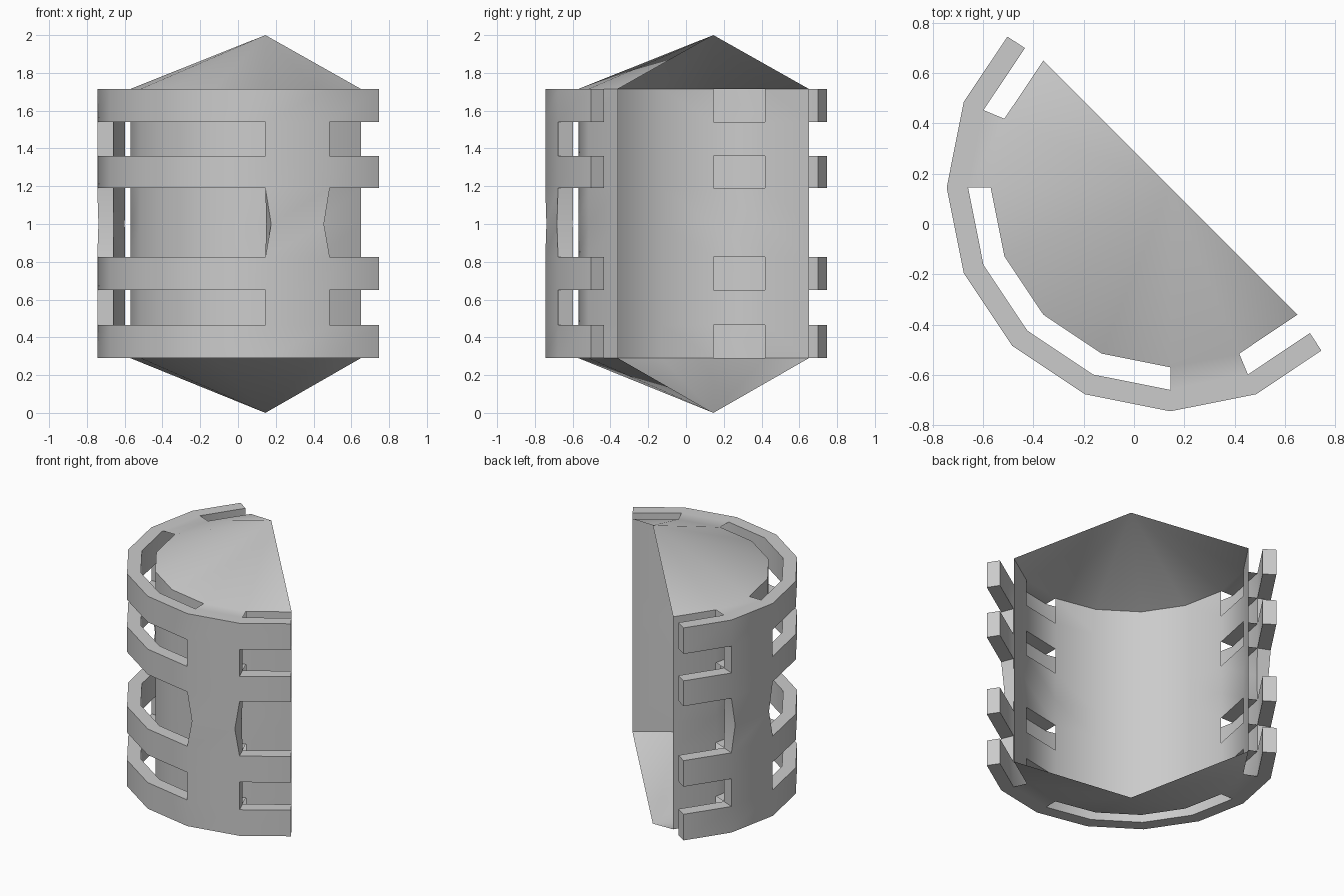
import bpy, bmesh, math

if "Cube" in bpy.data.objects:
    bpy.data.objects.remove(bpy.data.objects["Cube"])

C = 0.145                        # axis position in x and y
R_BODY, R_IN, R_OUT = 0.715, 0.805, 0.89
ROWS = [0.29, 0.465, 0.65, 0.825, 1.0, 1.19, 1.36, 1.54, 1.715]
BANDS = (0, 2, 5, 7)             # rows holding a full hoop
PADS = (1, 6)                    # facets where hoops join the body
N = 8                            # half of a 16-sided cylinder


def polar(r, i):
    a = math.radians(135 + 22.5 * i)
    return C + r * math.cos(a), C + r * math.sin(a)


def blend(r, i, j, t):
    p, q = polar(r, i), polar(r, j)
    return p[0] + (q[0] - p[0]) * t, p[1] + (q[1] - p[1]) * t


def make(name, faces):
    bm = bmesh.new()
    for f in faces:
        bm.faces.new([bm.verts.new(p) for p in f])
    bmesh.ops.remove_doubles(bm, verts=bm.verts, dist=0.0005)
    bmesh.ops.recalc_face_normals(bm, faces=bm.faces)
    me = bpy.data.meshes.new(name)
    bm.to_mesh(me)
    bm.free()
    ob = bpy.data.objects.new(name, me)
    bpy.context.collection.objects.link(ob)
    bpy.ops.object.select_all(action='DESELECT')
    ob.select_set(True)
    bpy.context.view_layer.objects.active = ob
    bpy.ops.object.shade_smooth_by_angle(angle=math.radians(30))


def body_pt(i, k, r=R_BODY):
    return (*polar(r, i), ROWS[k])


# half cylinder shell, open at the cut, with pointed ends and joint openings
shell = []
for i in range(N):
    for k in range(len(ROWS) - 1):
        if i in PADS and k in BANDS:
            # floor and roof of the joint between body and hoop
            for z in (k, k + 1):
                shell.append([body_pt(i, z), body_pt(i + 1, z),
                              body_pt(i + 1, z, R_IN), body_pt(i, z, R_IN)])
        else:
            shell.append([body_pt(i, k), body_pt(i + 1, k),
                          body_pt(i + 1, k + 1), body_pt(i, k + 1)])
    for k, z in ((0, 0.0), (-1, 2.0)):
        shell.append([body_pt(i, k), body_pt(i + 1, k), (C, C, z)])
make("half_shell_body", shell)


# hoop points: square-cut open ends, pads pinched at mid height
def hoop_pt(outer, i, k):
    r = R_OUT if outer else R_IN
    if i in (0, N):
        xy = blend(r, 1 if i == 0 else N - 1, i, 0.90 if outer else 0.945)
    elif ROWS[k] == 1.0 and i in (1, 2, 6, 7):
        t = 0.09 if outer else 0.015
        xy = blend(r, i, i + 1 if i in PADS else i - 1, t)
    else:
        xy = polar(r, i)
    return (*xy, ROWS[k])


# four hoops joined by pads, closed all round
cells = {(i, k) for i in range(N) for k in range(len(ROWS) - 1)
         if k in BANDS or i in PADS}
cage = []
for i, k in sorted(cells):
    for o in (0, 1):
        cage.append([hoop_pt(o, i, k), hoop_pt(o, i + 1, k),
                     hoop_pt(o, i + 1, k + 1), hoop_pt(o, i, k + 1)])
    for d in (0, 1):
        if (i, k - 1 + 2 * d) not in cells:
            cage.append([hoop_pt(0, i, k + d), hoop_pt(0, i + 1, k + d),
                         hoop_pt(1, i + 1, k + d), hoop_pt(1, i, k + d)])
        if (i - 1 + 2 * d, k) not in cells:
            cage.append([hoop_pt(0, i + d, k), hoop_pt(0, i + d, k + 1),
                         hoop_pt(1, i + d, k + 1), hoop_pt(1, i + d, k)])
make("outer_hoops", cage)
